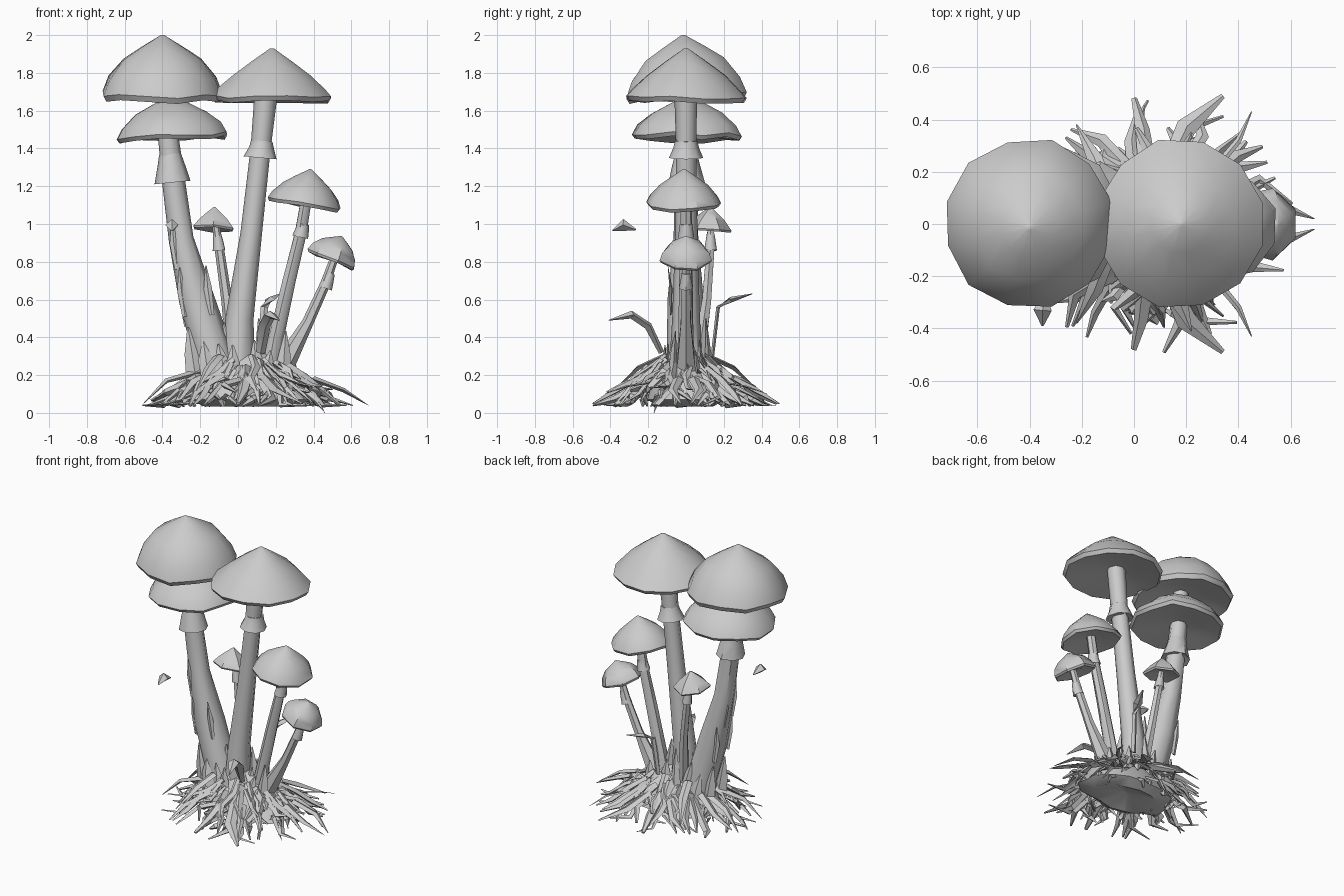
import bpy, bmesh, math, random
from mathutils import Vector

random.seed(7)
cube = bpy.data.objects.get("Cube")
if cube:
    bpy.data.objects.remove(cube)

grey = bpy.data.materials.new("plain_grey")
grey.use_nodes = True
GREY = (0.6, 0.6, 0.6, 1)
grey.diffuse_color = GREY
grey.node_tree.nodes["Principled BSDF"].inputs["Base Color"].default_value = GREY


def finish(name, bm, angle=40):
    bmesh.ops.recalc_face_normals(bm, faces=bm.faces)
    mesh = bpy.data.meshes.new(name)
    bm.to_mesh(mesh)
    bm.free()
    mesh.materials.append(grey)
    obj = bpy.data.objects.new(name, mesh)
    bpy.context.collection.objects.link(obj)
    bpy.ops.object.select_all(action="DESELECT")
    obj.select_set(True)
    bpy.context.view_layer.objects.active = obj
    bpy.ops.object.shade_smooth_by_angle(angle=math.radians(angle))


def loft(bm, rings):
    """Skin a list of equal-length point rings and close both ends."""
    loops = [[bm.verts.new(p) for p in ring] for ring in rings]
    n = len(loops[0])
    for a, b in zip(loops, loops[1:]):
        for i in range(n):
            j = (i + 1) % n
            bm.faces.new((a[i], a[j], b[j], b[i]))
    bm.faces.new(loops[0][::-1])
    bm.faces.new(loops[-1])


def tube(bm, path, radii, sides=8, flat=1.0, wobble=0.0):
    """Tapered tube along a path; flat squashes it into a blade."""
    path = [Vector(p) for p in path]
    rings = []
    for k, p in enumerate(path):
        d = (path[min(k + 1, len(path) - 1)] - path[max(k - 1, 0)]).normalized()
        u = d.cross(Vector((0, 0, 1)) if abs(d.z) < 0.8 else Vector((0, 1, 0))).normalized()
        v = d.cross(u)
        ring = []
        for i in range(sides):
            t = math.tau * i / sides
            r = radii[k] * (1 + random.uniform(-wobble, wobble))
            ring.append(p + u * r * math.cos(t) + v * r * flat * math.sin(t))
        rings.append(ring)
    loft(bm, rings)


def cap(name, apex, radius, height, lean, sides=12, bulge=0.6, jitter=0.025):
    """Pointed dome with a thin wavy rim and a shallow hollow underneath."""
    profile = [(0.03, 1), (0.35, 0.5 + 0.5 * bulge), (0.65, bulge), (0.9, 0.9 * bulge - 0.22),
               (1, 0.09), (0.95, 0), (0.5, 0.09), (0.15, 0.17)]
    rot = Vector((0, 0, 1)).rotation_difference(Vector(lean))
    bm = bmesh.new()
    noise = [random.uniform(-jitter, jitter) for _ in range(sides)]
    rings = []
    for r, z in profile:
        ring = []
        for i in range(sides):
            t = math.tau * (i + 0.5) / sides
            rr = radius * r * (1 + noise[i])
            dz = (z - 1 + (2 * noise[i - 3] if r > 0.8 else 0)) * height
            ring.append(Vector(apex) + rot @ Vector((rr * math.cos(t), rr * math.sin(t), dz)))
        rings.append(ring)
    loft(bm, rings)
    finish(name, bm)


def stem(name, path, radii, sides=8):
    bm = bmesh.new()
    tube(bm, path, radii, sides, wobble=0.05)
    finish(name, bm, 50)


def collar(name, low, high, r_low, r_high):
    """Flared skirt around a stem."""
    low, high = Vector(low), Vector(high)
    bm = bmesh.new()
    tube(bm, [low.lerp(high, 0.2), low, low.lerp(high, 0.6), high],
         [r_high * 0.9, r_low, (r_low + r_high) * 0.47, r_high], 8, wobble=0.05)
    finish(name, bm, 50)


# Caps
cap("tall_left_cap", (-0.4, -0.015, 2.0), 0.33, 0.335, (0, -0.05, 1), bulge=0.62)
cap("lower_left_cap", (-0.355, 0.01, 1.68), 0.3, 0.235, (-0.04, 0, 1), bulge=0.6)
cap("tall_right_cap", (0.18, 0, 1.93), 0.328, 0.28, (0, 0, 1), bulge=0.49)
cap("middle_cap", (0.385, -0.01, 1.29), 0.2, 0.2, (0.17, 0, 1), 9, 0.56)
cap("small_right_cap", (0.55, 0, 0.935), 0.14, 0.145, (0.42, 0, 1), 7, 0.66)
cap("small_back_cap", (-0.125, 0.13, 1.09), 0.122, 0.12, (0.05, 0.1, 1), 6, 0.48)

# Stems
stem("left_stem", [(-0.39, 0, 1.72), (-0.37, 0, 1.45), (-0.34, 0, 1.2), (-0.3, 0, 0.92),
                   (-0.22, 0, 0.6), (-0.13, 0, 0.3), (-0.08, 0, 0.1)],
     [0.05, 0.055, 0.062, 0.068, 0.095, 0.105, 0.13])
stem("right_stem", [(0.15, 0, 1.7), (0.12, 0, 1.4), (0.07, 0, 0.95), (0.01, 0, 0.5), (0, 0, 0.1)],
     [0.06, 0.055, 0.06, 0.074, 0.1])
stem("middle_stem", [(0.36, 0, 1.13), (0.33, 0, 0.95), (0.27, 0, 0.7), (0.2, 0, 0.4), (0.16, 0, 0.15)],
     [0.03, 0.032, 0.036, 0.042, 0.06], 7)
stem("small_right_stem", [(0.51, 0, 0.82), (0.46, 0, 0.68), (0.37, 0, 0.48), (0.27, 0, 0.3), (0.18, 0, 0.15)],
     [0.022, 0.026, 0.03, 0.05, 0.07], 6)
stem("small_back_stem", [(-0.12, 0.13, 1.01), (-0.1, 0.13, 0.88), (-0.06, 0.11, 0.6), (-0.02, 0.06, 0.25)],
     [0.018, 0.024, 0.028, 0.04], 6)

# Collars
collar("left_collar", (-0.345, 0, 1.22), (-0.36, 0, 1.37), 0.097, 0.058)
collar("right_collar", (0.12, 0, 1.35), (0.128, 0, 1.44), 0.087, 0.057)
collar("middle_collar", (0.33, 0, 0.93), (0.345, 0, 1.0), 0.044, 0.032)
collar("small_right_collar", (0.462, 0, 0.66), (0.49, 0, 0.74), 0.036, 0.024)
collar("small_back_collar", (-0.1, 0.13, 0.86), (-0.11, 0.13, 0.95), 0.034, 0.02)

# Lumpy base mound with a dished underside
bm = bmesh.new()
rings = []
for r, z in [(0.05, 0.09), (0.75, 0.035), (1, 0.07), (0.85, 0.16), (0.6, 0.24), (0.3, 0.31), (0.05, 0.33)]:
    ring = []
    for i in range(16):
        t = math.tau * i / 16
        k = r * random.uniform(0.9, 1.1)
        ring.append(Vector((0.07 + 0.33 * k * math.cos(t), 0.2 * k * math.sin(t), z)))
    rings.append(ring)
loft(bm, rings)
finish("base_mound", bm, 45)


# Tangle of broad, crooked roots spilling outward
def spoke(t, r, z):
    return Vector((0.06 + r * 1.08 * math.cos(t), r * 0.95 * math.sin(t), z))


bm = bmesh.new()
COUNT = 80
for i in range(COUNT):
    t = math.tau * (i + random.uniform(-0.5, 0.5)) / COUNT
    reach = random.choice((0.32, 0.38, 0.44, 0.5)) + random.uniform(-0.03, 0.03)
    start = random.uniform(0.1, 0.24)
    drop = random.uniform(-0.08, 0.02)
    w = random.uniform(0.016, 0.03)
    path = []
    for f in (0, 0.35, 0.7, 1):
        r = start + (reach - start) * f
        z = max(0.04, 0.35 - 0.62 * r + drop * f + random.uniform(-0.025, 0.025))
        path.append(spoke(t + random.uniform(-0.16, 0.16), r, z))
    tube(bm, path, [w * 0.9, w * 1.1, w * 0.9, w * 0.25], 4, random.uniform(0.4, 0.9), 0.25)
finish("roots", bm, 30)

# Short knotted roots wrapped low around the mound
bm = bmesh.new()
for i in range(45):
    t = math.tau * i / 45
    r = random.uniform(0.2, 0.36)
    z = random.uniform(0.05, 0.3 - 0.5 * r)
    turn = random.uniform(-0.45, 0.45)
    w = random.uniform(0.015, 0.028)
    tube(bm, [spoke(t, r * 0.9, z + 0.03), spoke(t + turn * 0.5, r * 1.08, z),
              spoke(t + turn, r * random.uniform(0.9, 1.2), max(0.035, z - 0.06))],
         [w * 0.6, w, w * 0.3], 4, 0.7, 0.25)
finish("knotted_roots", bm, 30)

# Long outlying roots
bm = bmesh.new()
for side in (-1, 1):
    tube(bm, [(0.4, 0.04 * side, 0.18), (0.56, 0.07 * side, 0.12), (0.69, 0.02 * side, 0.04)],
         [0.03, 0.024, 0.002], 4, 0.5)
    tube(bm, [(-0.2, 0.05 * side, 0.22), (-0.38, 0.1 * side, 0.17), (-0.5, 0.13 * side, 0.05)],
         [0.035, 0.025, 0.003], 4, 0.5)
    tube(bm, [(0.05, 0.2 * side, 0.2), (0.03, 0.36 * side, 0.11), (0, 0.48 * side, 0.05)],
         [0.04, 0.03, 0.012], 5, 0.7)
    tube(bm, [(0.13, 0.22 * side, 0.2), (0.2, 0.37 * side, 0.12), (0.34, 0.49 * side, 0.05)],
         [0.03, 0.04, 0.01], 4, 0.4)
tube(bm, [(0.35, -0.1, 0.12), (0.42, -0.15, 0.06), (0.46, -0.17, 0)], [0.02, 0.015, 0.002], 4)
finish("long_roots", bm, 30)

# Upright sheaths clinging to the stem feet
bm = bmesh.new()
for cx, lean, rad, top in [(-0.12, -0.2, 0.08, 0.44), (0.01, 0.03, 0.085, 0.46), (0.18, 0.12, 0.06, 0.4)]:
    for i in range(7):
        t = math.tau * i / 7 + random.uniform(-0.2, 0.2)
        d = Vector((math.cos(t), math.sin(t), 0))
        h = top * random.uniform(0.75, 1.1)
        foot = Vector((cx, 0, 0.18)) + d * rad * 1.5
        tip = Vector((cx + lean * (h - 0.2), 0, h)) + d * rad * random.uniform(1, 1.4)
        tube(bm, [foot, foot.lerp(tip, 0.5), tip], [0.045, 0.035, 0.004], 4, 0.5, 0.2)
finish("sheaths", bm, 30)

# Curling leaves, front and back
bm = bmesh.new()
tube(bm, [(0.12, -0.13, 0.32), (0.14, -0.2, 0.46), (0.17, -0.29, 0.52), (0.22, -0.41, 0.49)],
     [0.025, 0.035, 0.035, 0.003], 4, 0.6)
tube(bm, [(0.12, 0.14, 0.3), (0.14, 0.17, 0.56), (0.17, 0.24, 0.6), (0.22, 0.35, 0.63)],
     [0.018, 0.02, 0.03, 0.004], 4, 0.5)
for side in (-1, 1):
    tube(bm, [(0.3, 0.2 * side, 0.16), (0.4, 0.32 * side, 0.14), (0.45, 0.43 * side, 0.1)],
         [0.015, 0.012, 0.002], 4, 0.4)
    tube(bm, [(-0.1, 0.12 * side, 0.3), (-0.15, 0.25 * side, 0.24), (-0.22, 0.38 * side, 0.12)],
         [0.03, 0.03, 0.003], 4, 0.4)
finish("leaves", bm, 30)

# Peeling flakes on the left stem and one loose scrap
bm = bmesh.new()
for x, y, z in [(-0.35, -0.05, 0.9), (-0.34, 0.03, 0.85), (-0.31, -0.06, 0.65), (-0.17, -0.08, 0.66), (-0.3, 0.07, 0.6)]:
    tube(bm, [(x + 0.03, y, z - 0.14), (x + 0.01, y, z), (x, y * 1.2, z + 0.12)],
         [0.015, 0.022, 0.003], 4, 0.35)
tube(bm, [(-0.35, -0.39, 0.965), (-0.35, -0.33, 0.995), (-0.34, -0.265, 0.97)],
     [0.004, 0.035, 0.004], 4, 0.9)
finish("flakes", bm, 30)
